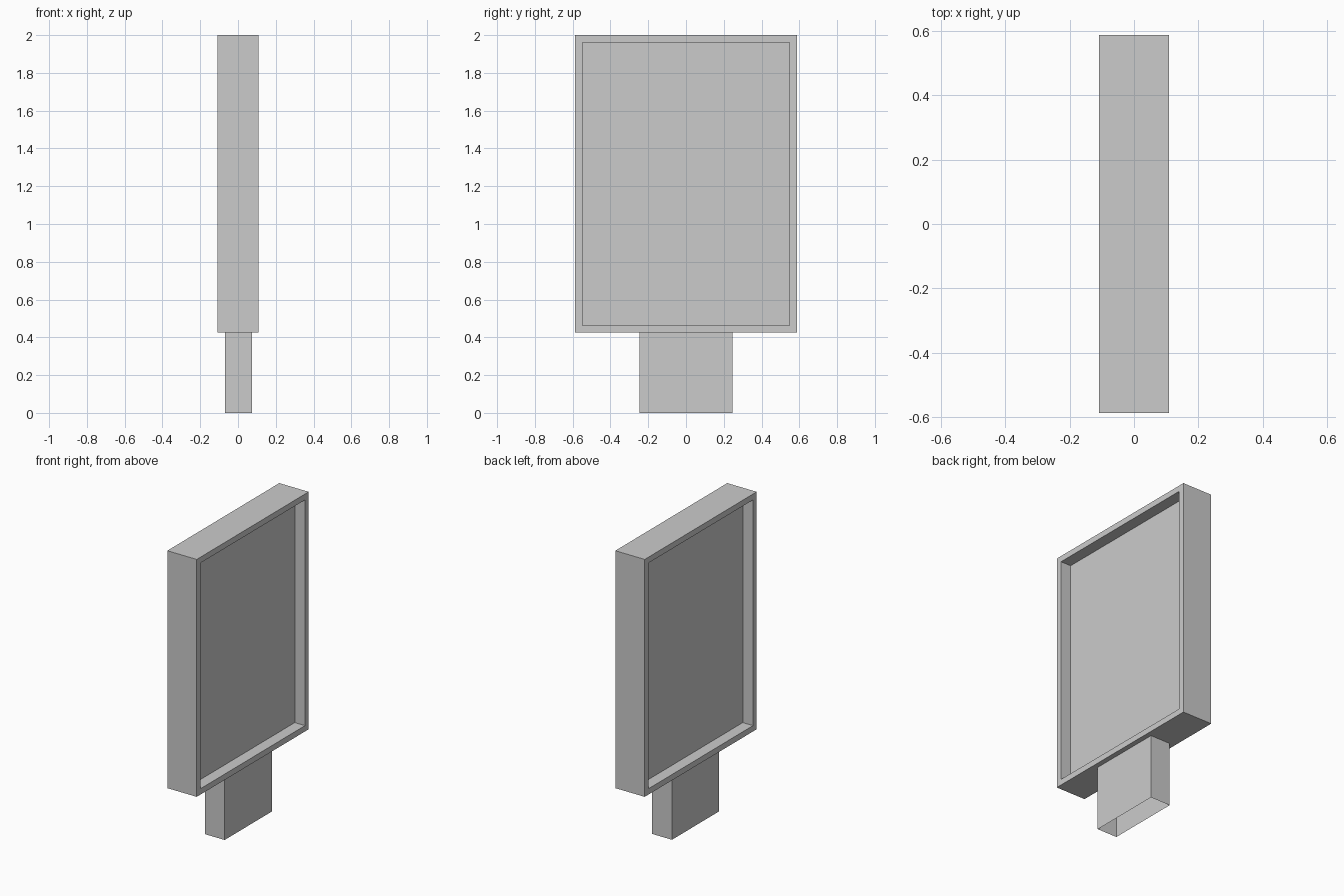
import bpy, bmesh
from mathutils import Matrix, Vector

if "Cube" in bpy.data.objects:
    bpy.data.objects.remove(bpy.data.objects["Cube"])


def box(bm, lo, hi):
    lo, hi = Vector(lo), Vector(hi)
    m = Matrix.Translation((lo + hi) / 2) @ Matrix.Diagonal((*(hi - lo), 1))
    bmesh.ops.create_cube(bm, size=1, matrix=m)
    bm.normal_update()


def finish(bm, name):
    mesh = bpy.data.meshes.new(name)
    bm.to_mesh(mesh)
    bm.free()
    bpy.context.collection.objects.link(bpy.data.objects.new(name, mesh))


BORDER, RECESS = 0.055, 0.075

# Display case: box with a framed, recessed panel on both broad sides
bm = bmesh.new()
box(bm, (-0.108, -0.587, 0.425), (0.108, 0.587, 2.0))
for panel in [f for f in bm.faces if abs(f.normal.x) > 0.9]:
    inward = -panel.normal.copy() * RECESS
    bmesh.ops.inset_region(bm, faces=[panel], thickness=BORDER)
    sunk = bmesh.ops.extrude_discrete_faces(bm, faces=[panel])["faces"][0]
    bmesh.ops.translate(bm, verts=sunk.verts, vec=inward)
finish(bm, "display_case")

# Hollow pedestal: four walls, open at the bottom and under the case
bm = bmesh.new()
box(bm, (-0.07, -0.247, 0), (0.075, 0.247, 0.425))
caps = [f for f in bm.faces if abs(f.normal.z) > 0.9]
bmesh.ops.delete(bm, geom=caps, context="FACES_ONLY")
finish(bm, "pedestal")
